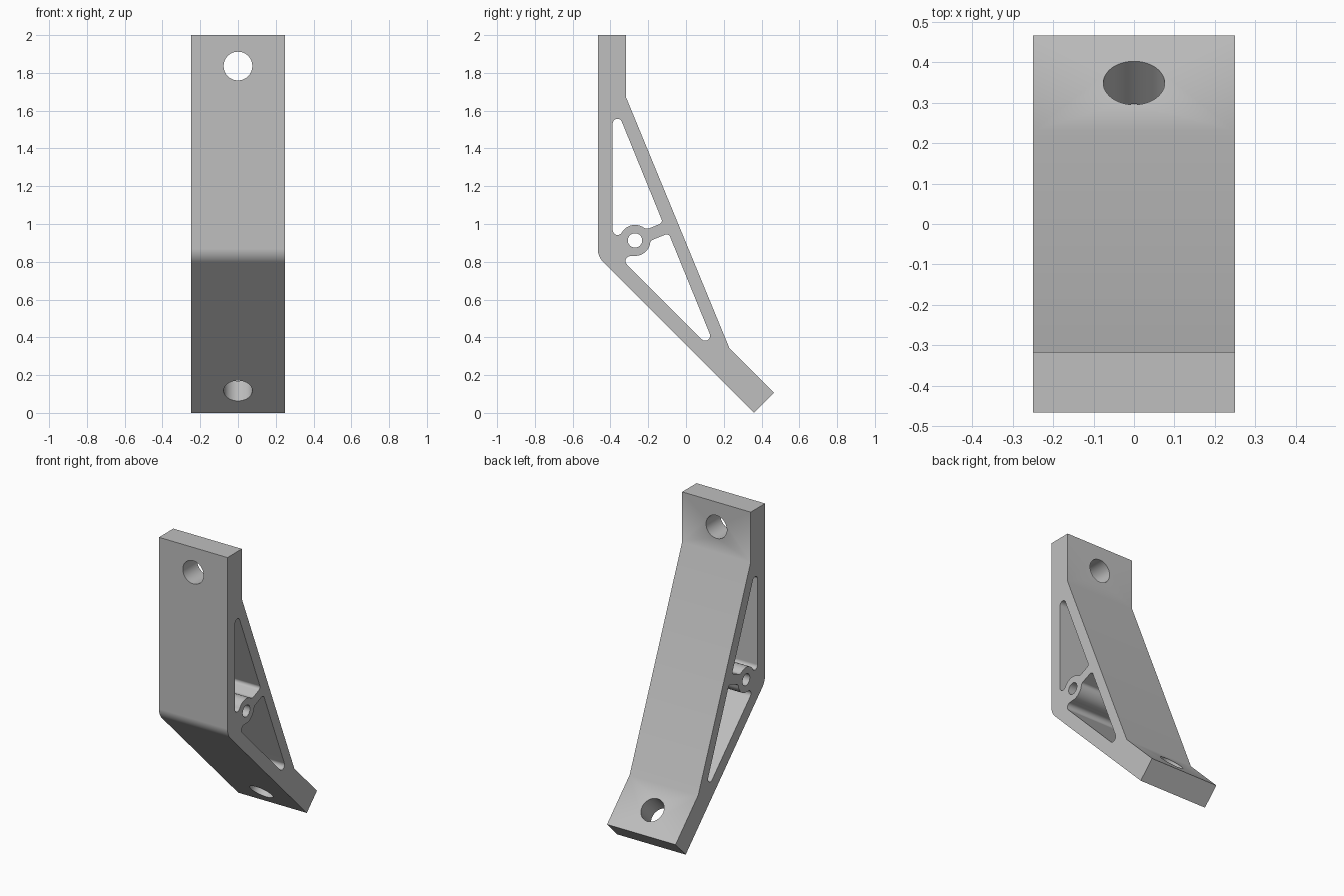
import bpy, bmesh, math
from mathutils import Vector, Matrix

if "Cube" in bpy.data.objects:
    bpy.data.objects.remove(bpy.data.objects["Cube"])

grey = bpy.data.materials.new("plain grey")
grey.use_nodes = True
colour = (0.52, 0.52, 0.52, 1)
grey.diffuse_color = colour
grey.node_tree.nodes["Principled BSDF"].inputs["Base Color"].default_value = colour

WIDTH = 0.5
BOSS = (-0.27, 0.913)
BOSS_R = 0.082


def arc(centre, r, start, end, steps=12):
    """Points (y, z) on an arc, angles in degrees."""
    angles = [math.radians(start + (end - start) * i / steps) for i in range(steps + 1)]
    return [(centre[0] + r * math.cos(a), centre[1] + r * math.sin(a)) for a in angles]


def fillet(before, corner, after, r, steps=8):
    """Round the corner between two straight edges."""
    c = Vector(corner)
    u = (Vector(before) - c).normalized()
    v = (Vector(after) - c).normalized()
    half = u.angle(v) / 2
    mid = c + (u + v).normalized() * r / math.sin(half)
    start = c + u * r / math.tan(half) - mid
    end = c + v * r / math.tan(half) - mid
    a0 = math.atan2(start.y, start.x)
    turn = (math.atan2(end.y, end.x) - a0 + math.pi) % math.tau - math.pi
    return arc(mid, r, math.degrees(a0), math.degrees(a0 + turn), steps)


def prism(name, points, width):
    """Side profile extruded across x."""
    bm = bmesh.new()
    face = bm.faces.new([bm.verts.new((-width / 2, y, z)) for y, z in points])
    new = bmesh.ops.extrude_face_region(bm, geom=[face])["geom"]
    bmesh.ops.translate(bm, vec=(width, 0, 0),
                        verts=[g for g in new if isinstance(g, bmesh.types.BMVert)])
    bmesh.ops.recalc_face_normals(bm, faces=bm.faces)
    return finish(name, bm)


def cylinder(name, r, y, z, axis):
    bm = bmesh.new()
    turn = Vector((0, 0, 1)).rotation_difference(Vector(axis)).to_matrix().to_4x4()
    bmesh.ops.create_cone(bm, cap_ends=True, segments=48, radius1=r, radius2=r,
                          depth=0.6, matrix=Matrix.Translation((0, y, z)) @ turn)
    return finish(name, bm)


def finish(name, bm):
    mesh = bpy.data.meshes.new(name)
    bm.to_mesh(mesh)
    bm.free()
    mesh.materials.append(grey)
    obj = bpy.data.objects.new(name, mesh)
    bpy.context.collection.objects.link(obj)
    return obj


# Bracket outline: upright flange, sloping back, angled foot
knee, foot, top = (-0.467, 0.827), (0.36, 0), (-0.467, 2)
outline = [top, (-0.317, 2), (-0.317, 1.67), (0.23, 0.342), (0.466, 0.106), foot]
outline += fillet(foot, knee, top, 0.1)
bracket = prism("angle_bracket", outline, WIDTH)

# Upper pocket, curving round the boss
tip, inner, notch = (-0.388, 1.66), (-0.122, 1.007), (-0.207, 0.972)
left = arc((-0.362, 0.968), 0.026, 180, 329)
over = arc(BOSS, BOSS_R, 149, 62)
upper = left + over[1:]
upper += fillet(over[-1], notch, inner, 0.03)
upper += fillet(notch, inner, tip, 0.02)
upper += fillet(inner, tip, left[0], 0.025)

# Lower pocket, curving under the boss
tip, inner, notch = (0.175, 0.298), (-0.092, 0.951), (-0.187, 0.912)
left = arc((-0.294, 0.804), 0.026, 225, 78)
under = arc(BOSS, BOSS_R, -102, -18)
lower = left + under[1:]
lower += fillet(under[-1], notch, inner, 0.02)
lower += fillet(notch, inner, tip, 0.02)
lower += fillet(inner, tip, left[0], 0.026)

# Cut the pockets, the pivot hole and the two bolt holes
cutters = [
    prism("upper_pocket", upper, WIDTH + 0.2),
    prism("lower_pocket", lower, WIDTH + 0.2),
    cylinder("pivot_hole", 0.038, *BOSS, (1, 0, 0)),
    cylinder("upper_bolt_hole", 0.076, -0.39, 1.836, (0, 1, 0)),
    cylinder("lower_bolt_hole", 0.076, 0.296, 0.17, (0, 1, 1)),
]
bpy.context.view_layer.objects.active = bracket
for cutter in cutters:
    cutter.hide_render = True
    cut = bracket.modifiers.new("cut", "BOOLEAN")
    cut.operation = "DIFFERENCE"
    cut.solver = "EXACT"
    cut.object = cutter
    bpy.ops.object.modifier_apply(modifier=cut.name)
    bpy.data.objects.remove(cutter)

# Smooth the rounds, keep the flats flat
bpy.ops.object.select_all(action="DESELECT")
bracket.select_set(True)
bpy.ops.object.shade_smooth_by_angle(angle=math.radians(30))
weighted = bracket.modifiers.new("flat_faces", "WEIGHTED_NORMAL")
weighted.keep_sharp = True
